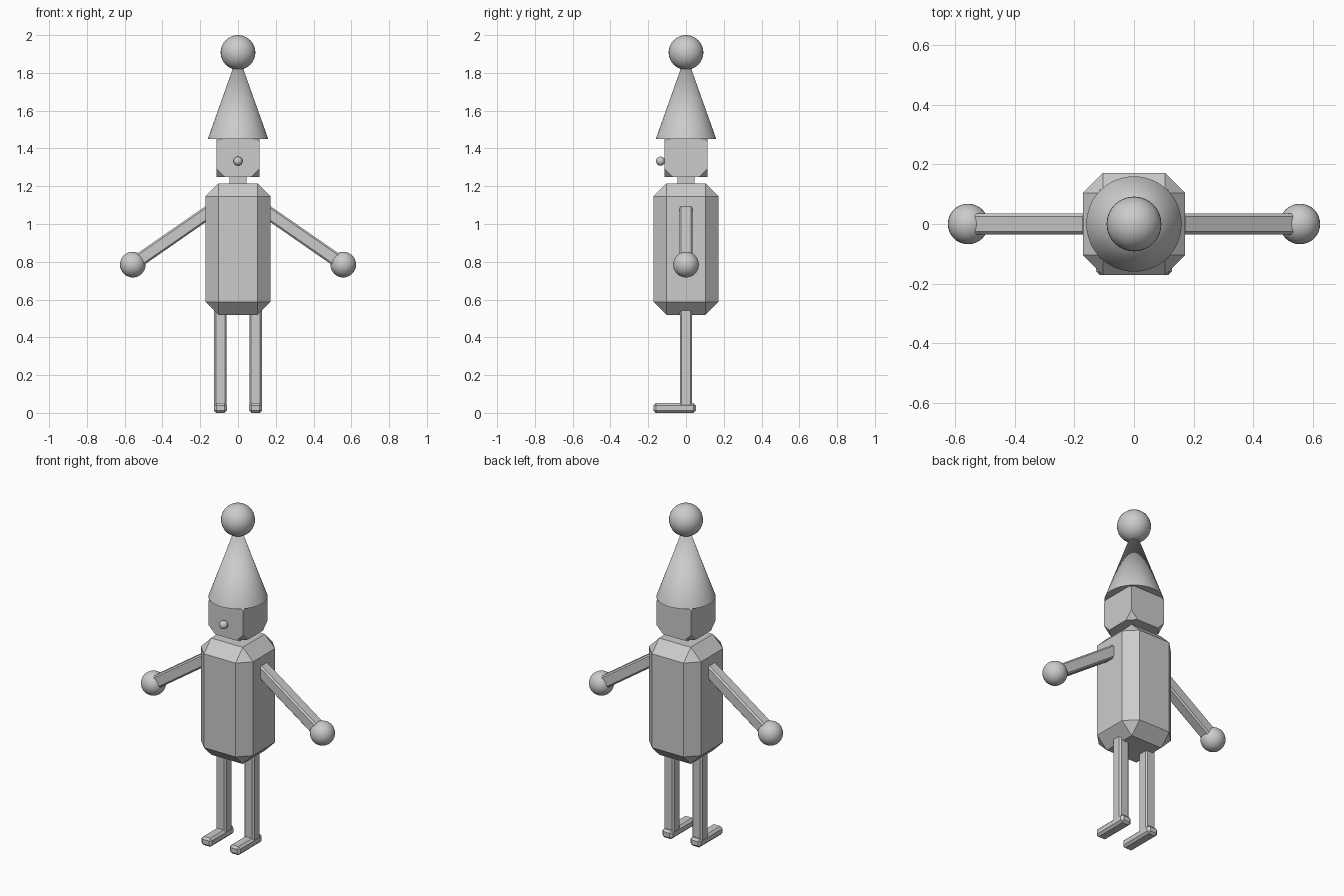
import bpy
import math

start = bpy.data.objects.get("Cube")
if start:
    bpy.data.objects.remove(start, do_unlink=True)

# One plain grey for the whole figure
grey = bpy.data.materials.new("plain_grey")
grey.use_nodes = True
grey.diffuse_color = (0.6, 0.6, 0.6, 1)
grey.node_tree.nodes["Principled BSDF"].inputs["Base Color"].default_value = (0.6, 0.6, 0.6, 1)


def finish(name):
    ob = bpy.context.object
    ob.name = name
    ob.data.materials.append(grey)
    return ob


def box(name, centre, size, bevel=0.0, tilt=0.0, affect='EDGES'):
    """Flat-faced box with a single-step chamfer, tilted about the y axis."""
    bpy.ops.mesh.primitive_cube_add(size=1, location=centre)
    ob = finish(name)
    ob.scale = size
    bpy.ops.object.transform_apply(location=False, rotation=False, scale=True)
    ob.rotation_euler.y = tilt
    if bevel:
        mod = ob.modifiers.new("chamfer", 'BEVEL')
        mod.width = bevel
        mod.segments = 1
        mod.affect = affect
        mod.limit_method = 'NONE'
    return ob


def ball(name, centre, radius):
    bpy.ops.mesh.primitive_uv_sphere_add(segments=32, ring_count=16, radius=radius, location=centre)
    bpy.ops.object.shade_smooth()
    return finish(name)


# Torso, neck and head
box("torso", (0, 0, 0.867), (0.344, 0.344, 0.695), 0.068)
box("neck", (0, 0, 1.23), (0.09, 0.09, 0.08))
box("head", (0, 0, 1.365), (0.23, 0.23, 0.23), 0.045, affect='VERTICES')
ball("nose", (0, -0.135, 1.333), 0.024)

# Pointed hat with a bobble
bpy.ops.mesh.primitive_cone_add(vertices=48, radius1=0.16, radius2=0, depth=0.45, location=(0, 0, 1.675))
finish("hat")
bpy.ops.object.shade_smooth_by_angle(angle=math.radians(40))
ball("hat_bobble", (0, 0, 1.908), 0.092)

# Limbs, built once per side
hand_x, hand_z, slope = 0.557, 0.785, math.radians(34.7)
arm_length = 0.5
for side, s in (("left", 1), ("right", -1)):
    mid_x = hand_x - math.cos(slope) * arm_length / 2
    mid_z = hand_z + math.sin(slope) * arm_length / 2
    box(side + "_arm", (s * mid_x, 0, mid_z), (arm_length, 0.07, 0.07), 0.009, tilt=s * slope)
    ball(side + "_hand", (s * hand_x, 0, hand_z), 0.068)
    box(side + "_leg", (s * 0.093, 0, 0.3), (0.066, 0.066, 0.56), 0.009)
    box(side + "_foot", (s * 0.093, -0.06, 0.026), (0.068, 0.224, 0.051), 0.012)
